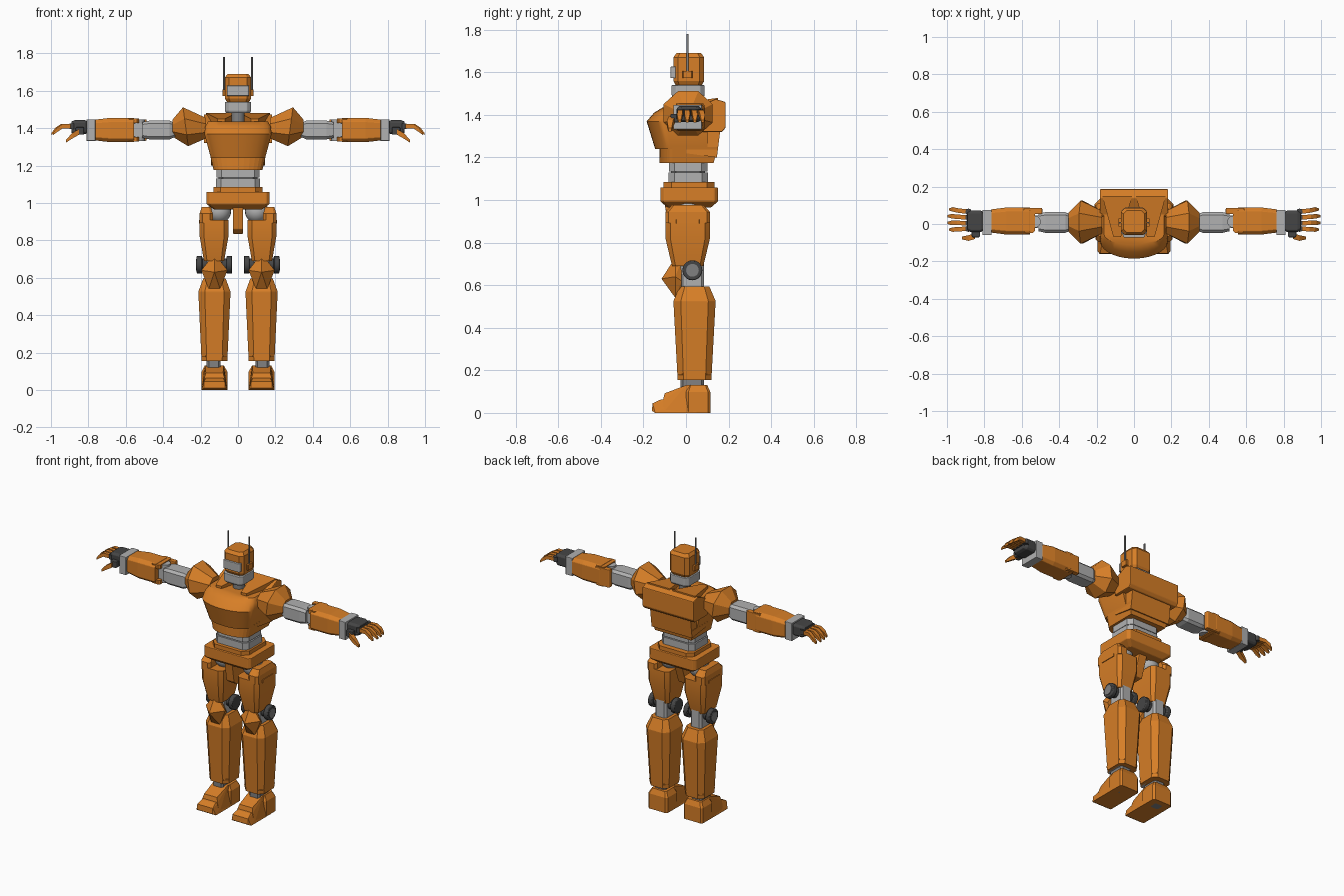
import bpy, bmesh, math
from mathutils import Matrix, Vector

default_cube = bpy.data.objects.get("Cube")
if default_cube:
    bpy.data.objects.remove(default_cube, do_unlink=True)


def material(name, red, green, blue):
    mat = bpy.data.materials.new(name)
    mat.use_nodes = True
    mat.diffuse_color = (red, green, blue, 1)
    mat.node_tree.nodes["Principled BSDF"].inputs["Base Color"].default_value = mat.diffuse_color
    return mat


orange = material("orange_armour", .68, .21, .02)
grey = material("light_grey_frame", .44, .44, .44)
steel = material("steel_grey", .22, .22, .22)
dark = material("dark_joint", .06, .06, .06)


def finish(name, mat, bm, bevel=0, smooth=False):
    """Turn a bmesh into an object with its material, bevel and shading."""
    bmesh.ops.recalc_face_normals(bm, faces=bm.faces)
    mesh = bpy.data.meshes.new(name)
    bm.to_mesh(mesh)
    bm.free()
    mesh.materials.append(mat)
    part = bpy.data.objects.new(name, mesh)
    bpy.context.collection.objects.link(part)
    if bevel:
        modifier = part.modifiers.new("edge_bevel", 'BEVEL')
        modifier.width = bevel
        modifier.segments = 2
    if smooth:
        bpy.ops.object.select_all(action='DESELECT')
        part.select_set(True)
        bpy.context.view_layer.objects.active = part
        bpy.ops.object.shade_smooth_by_angle(angle=math.radians(35))


def skin(name, mat, rings, **look):
    """Bridge rings of matching points and cap both ends."""
    bm = bmesh.new()
    loops = [[bm.verts.new(point) for point in ring] for ring in rings]
    for lower, upper in zip(loops, loops[1:]):
        for i in range(len(lower)):
            bm.faces.new((lower[i - 1], lower[i], upper[i], upper[i - 1]))
    bm.faces.new(loops[0])
    bm.faces.new(loops[-1])
    finish(name, mat, bm, **look)


def block(name, mat, at, size, axis='z', low=1, high=1, edge=.2, chamfer=.15, **look):
    """Chamfered box along an axis whose ends narrow to the low and high scales."""
    along = 'xyz'.index(axis)
    across = [i for i in range(3) if i != along]
    steps = [(-.5, low)]
    if low != 1:
        steps.append((edge - .5, 1))
    if high != 1:
        steps.append((.5 - edge, 1))
    steps.append((.5, high))
    rings = []
    for step, scale in steps:
        u, v = (size[i] * scale / 2 for i in across)
        cut = chamfer * min(u, v) * 2
        ring = []
        for su, sv in ((1, 1), (-1, 1), (-1, -1), (1, -1)):
            corner = [(su * u, sv * (v - cut)), (su * (u - cut), sv * v)]
            for pair in corner[::su * sv]:
                point = Vector(at)
                point[along] += step * size[along]
                point[across[0]] += pair[0]
                point[across[1]] += pair[1]
                ring.append(point)
        rings.append(ring)
    skin(name, mat, rings, **look)


def hull(name, mat, points, x=0, **look):
    """Convex shell of (half width, y, z) points mirrored about the plane at x."""
    bm = bmesh.new()
    verts = [bm.verts.new((x + side * w, y, z)) for w, y, z in points for side in (-1, 1)]
    bmesh.ops.remove_doubles(bm, verts=verts, dist=.0001)
    shell = bmesh.ops.convex_hull(bm, input=bm.verts[:])
    loose = set(shell["geom_interior"] + shell["geom_unused"])
    bmesh.ops.delete(bm, geom=[item for item in loose if isinstance(item, bmesh.types.BMVert)], context='VERTS')
    finish(name, mat, bm, **look)


def prism(name, mat, half_width, profile, **look):
    skin(name, mat, [[(x, y, z) for y, z in profile] for x in (-half_width, half_width)], **look)


def cylinder(name, mat, at, radius, depth, axis='z', **look):
    bm = bmesh.new()
    bmesh.ops.create_cone(bm, cap_ends=True, segments=20, radius1=radius, radius2=radius, depth=depth)
    if axis == 'x':
        bmesh.ops.rotate(bm, verts=bm.verts, matrix=Matrix.Rotation(math.pi / 2, 3, 'Y'))
    bmesh.ops.translate(bm, vec=Vector(at), verts=bm.verts)
    finish(name, mat, bm, smooth=True, **look)


def digit(name, mat, path, radius):
    """Finger along a path of points, narrowing at the tip."""
    rings = []
    for i, (x, y, z) in enumerate(path):
        r = radius / 2 if i == len(path) - 1 else radius
        rings.append([(x, y + dy * r, z + dz * r) for dy, dz in ((1, 1), (-1, 1), (-1, -1), (1, -1))])
    skin(name, mat, rings)


def chest_ring(z, half_width, front, back):
    """Flat back and an elliptical front, seen in plan."""
    side = front / 2
    angles = [math.pi * i / 14 for i in range(15)]
    arc = [(half_width * math.cos(a), side + (front - side) * math.sin(a), z) for a in angles]
    return [(-half_width, back, z), (half_width, back, z)] + arc


# Head
block("head", orange, at=(0, .013, 1.615), size=(.14, .145, .15), low=.85, high=.8, edge=.13)
block("visor", grey, at=(0, -.05, 1.6), size=(.12, .045, .055), bevel=.004)
block("jaw_guard", grey, at=(0, .01, 1.51), size=(.14, .155, .06), low=.9, bevel=.004)
cylinder("neck", steel, at=(0, .01, 1.45), radius=.035, depth=.1)

# Torso
chest_levels = [(1.24, .145, -.145), (1.37, .18, -.185), (1.41, .175, -.15), (1.435, .16, -.11)]
skin("chest_plate", orange, [chest_ring(*level, back=.1) for level in chest_levels], smooth=True)
skin("lower_chest", orange, [chest_ring(z, w, front=-.125, back=w) for z, w in ((1.175, .13), (1.25, .148))])
prism("back_plate", orange, .145, [(0, 1.22), (.145, 1.2), (.16, 1.32), (0, 1.4)])
prism("back_pack", orange, .183, [(.04, 1.32), (.17, 1.32), (.186, 1.34), (.186, 1.46), (.14, 1.475), (.04, 1.43)],
      bevel=.005)

# Waist and pelvis
block("waist_upper", grey, at=(0, .01, 1.17), size=(.23, .18, .07))
block("waist_seam", steel, at=(0, .01, 1.13), size=(.21, .16, .03))
block("waist_lower", grey, at=(0, .01, 1.09), size=(.236, .185, .08))
block("belt_top", orange, at=(0, .015, 1.065), size=(.26, .24, .04))
block("pelvis", orange, at=(0, .015, 1.012), size=(.336, .27, .095), low=.75, edge=.3, chamfer=.06, bevel=.004)
prism("crotch_guard", orange, .028, [(-.1, .98), (-.08, .86), (-.05, .835), (.04, .835), (.09, .98)], bevel=.004)

# Head fittings and collar
cylinder("left_antenna", steel, at=(.075, .007, 1.68), radius=.005, depth=.2)
block("left_ear_cap", orange, at=(.072, .007, 1.59), size=(.024, .045, .035))
hull("left_collar_strap", orange, [(.02, -.07, 1.42), (.02, -.07, 1.45), (.08, .15, 1.44), (.08, .15, 1.48)], x=.09)

# Shoulder: faceted double cone, drawn up to a peak
shoulder_rings = []
for x, radius, lift in ((.17, .065, 0), (.28, .125, .015), (.35, .055, 0)):
    turns = [math.tau * (i + .5) / 8 for i in range(8)]
    shoulder_rings.append([(x + lift * math.sin(a), .01 + radius * math.cos(a),
                            1.4 + lift / 2 + radius * math.sin(a) * .9) for a in turns])
skin("left_shoulder", orange, shoulder_rings)

# Arm
block("left_upper_arm", grey, at=(.42, .008, 1.39), size=(.18, .11, .1), axis='x', low=.7, high=.85)
block("left_elbow_block", grey, at=(.53, .012, 1.39), size=(.1, .065, .07))
cylinder("left_elbow_pin", grey, at=(.53, .012, 1.39), radius=.032, depth=.115)
block("left_forearm", orange, at=(.66, .016, 1.39), size=(.21, .145, .13), axis='x', high=.85, edge=.4, bevel=.003)
for end, lift in (("top", .05), ("bottom", -.05)):
    block(f"left_forearm_fork_{end}", orange, at=(.56, .018, 1.39 + lift), size=(.06, .13, .025))
block("left_forearm_rear_guard", orange, at=(.54, .07, 1.39), size=(.1, .033, .115), bevel=.004)
block("left_wrist_cuff", grey, at=(.786, .008, 1.39), size=(.05, .134, .115), chamfer=.05, bevel=.004)

# Hand
block("left_palm", dark, at=(.846, .014, 1.405), size=(.09, .115, .075), axis='x', low=.8, high=.8, bevel=.003)
for i in range(4):
    y = .03 * i - .025
    reach = 1 - .008 * abs(i - 1.5)
    cylinder(f"left_knuckle_{i + 1}", dark, at=(.885, y, 1.41), radius=.017, depth=.03)
    path = [(.88, y, 1.41), (reach - .05, y * 1.1, 1.41), (reach - .02, y * 1.2, 1.39), (reach, y * 1.2, 1.37)]
    digit(f"left_finger_{i + 1}", orange, path, radius=.012)
block("left_thumb_joint", dark, at=(.845, -.052, 1.385), size=(.045, .04, .04), bevel=.004)
digit("left_thumb", orange, [(.85, -.065, 1.38), (.885, -.075, 1.36), (.92, -.075, 1.33)], radius=.015)

# Hip and thigh
hip = bmesh.new()
bmesh.ops.create_uvsphere(hip, u_segments=20, v_segments=12, radius=.063)
bmesh.ops.translate(hip, vec=Vector((.1, .01, .955)), verts=hip.verts)
finish("left_hip_ball", grey, hip, smooth=True)
block("left_thigh", orange, at=(.128, .008, .8), size=(.154, .21, .22), low=.7, edge=.6, smooth=True)
block("left_thigh_top", orange, at=(.17, .008, .935), size=(.07, .21, .085), high=.7, edge=.4, chamfer=.2)
block("left_thigh_side_panel", orange, at=(.205, .008, .9), size=(.009, .11, .018))

# Knee
leg = .126
cylinder("left_knee_axle", dark, at=(leg, .03, .67), radius=.032, depth=.16, axis='x')
for place, offset in (("inner", -.08), ("outer", .08)):
    cylinder(f"left_knee_hub_{place}", dark, at=(leg + offset, .03, .67), radius=.047, depth=.03, axis='x', bevel=.005)
cylinder("left_knee_cap_disc", steel, at=(.22, .03, .67), radius=.03, depth=.008, axis='x')
block("left_knee_frame", grey, at=(leg, .03, .64), size=(.08, .11, .18))
hull("left_knee_guard", orange, [(0, -.05, .73), (0, -.115, .63), (.07, -.05, .64), (.06, -.02, .62),
                                 (.03, -.05, .54), (.02, -.02, .55), (0, -.02, .72)], x=leg)

# Shin and ankle
block("left_shin", orange, at=(leg, .04, .56), size=(.172, .198, .07), low=1, high=.7, edge=.99, chamfer=.2)
block("left_shin_lower", orange, at=(leg, .04, .34), size=(.172, .198, .37), low=.8, edge=.99, chamfer=.2)
block("left_shin_cuff", orange, at=(leg, .04, .17), size=(.138, .158, .03), low=.8, edge=.9)
block("left_ankle", steel, at=(.13, .03, .14), size=(.075, .11, .09))
block("left_ankle_collar", grey, at=(leg, .025, .175), size=(.1, .125, .04))

# Foot
hull("left_toe", orange, [(.07, -.145, 0), (.057, -.16, .01), (.055, -.157, .045), (.048, -.12, .062),
                          (.07, 0, 0), (.048, 0, .08)], x=leg)
hull("left_instep", orange, [(.068, -.108, 0), (.055, -.108, .06), (.046, -.1, .092), (.05, 0, .13),
                             (.07, .05, 0), (.05, .05, .13)], x=leg)
block("left_heel", orange, at=(leg, .057, .065), size=(.138, .115, .13), high=.75, edge=.25, chamfer=.1)
block("left_sole_plate", steel, at=(leg, .055, .002), size=(.055, .05, .004))

# Mirror every left part to the right
for part in list(bpy.data.objects):
    if part.name.startswith("left_"):
        twin = part.copy()
        twin.name = part.name.replace("left_", "right_")
        twin.data = part.data.copy()
        twin.data.transform(Matrix.Scale(-1, 4, (1, 0, 0)))
        twin.data.flip_normals()
        bpy.context.collection.objects.link(twin)
